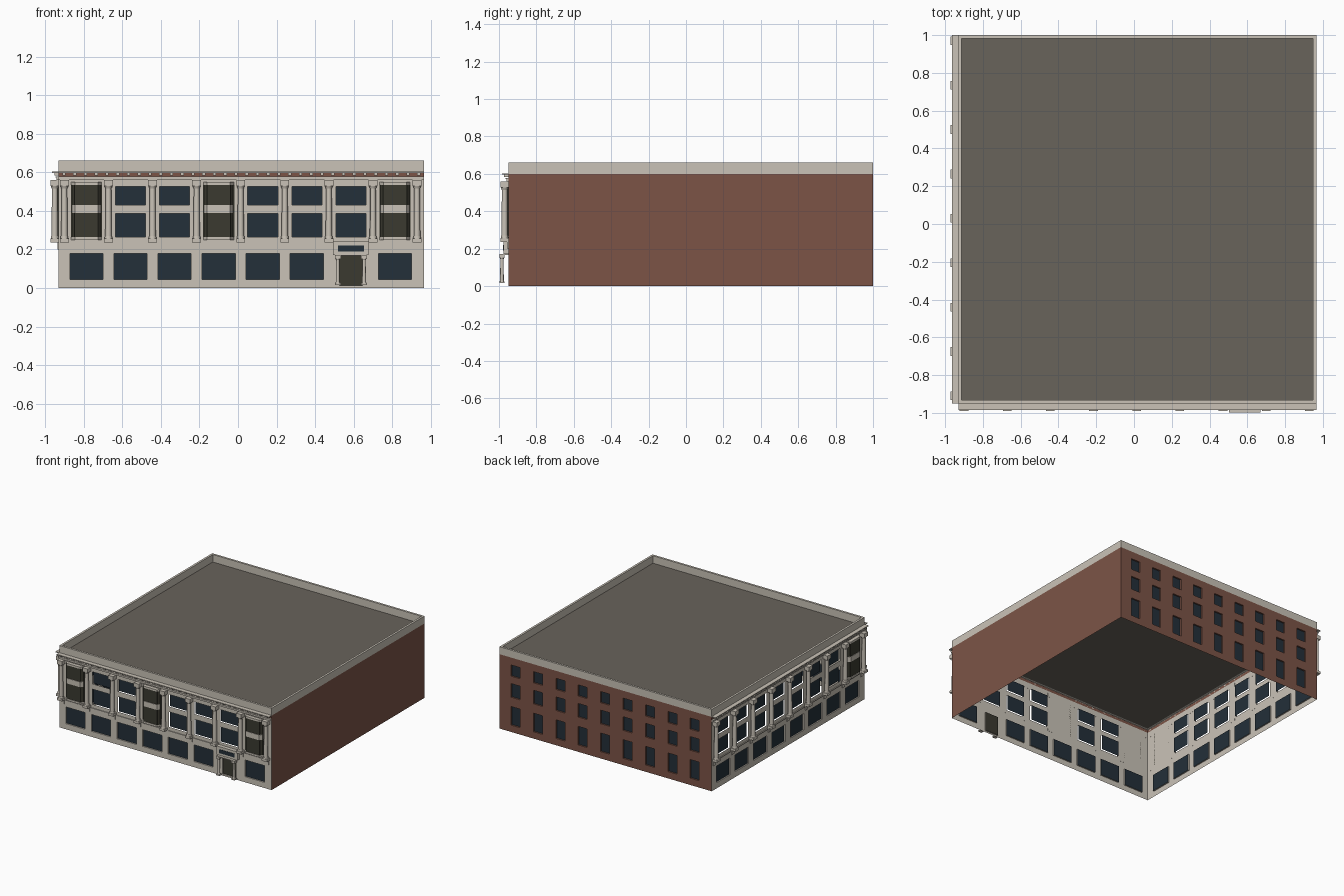
import bpy, bmesh
from math import pi
from mathutils import Matrix, Vector

if "Cube" in bpy.data.objects:
    bpy.data.objects.remove(bpy.data.objects["Cube"])


def material(name, rgb):
    m = bpy.data.materials.new(name)
    m.use_nodes = True
    m.diffuse_color = (*rgb, 1)
    m.node_tree.nodes["Principled BSDF"].inputs["Base Color"].default_value = (*rgb, 1)
    return m


STONE, BRICK, GLASS, BRONZE, ROOF = range(5)
MATS = [material("pale stone", (0.59, 0.545, 0.475)),
        material("red brick", (0.2, 0.088, 0.062)),
        material("blue black glass", (0.017, 0.029, 0.041)),
        material("dark bronze", (0.043, 0.042, 0.03)),
        material("grey roofing", (0.14, 0.125, 0.104))]

# Each facade is built facing -y from its own corner, then turned into place
X0, X1, Y0, Y1 = -0.93, 0.965, -0.95, 1.0
TOP, ROOF_Z = 0.66, 0.6
FRONT = Matrix.Translation((X0, Y0, 0))
RIGHT = Matrix.Translation((X0, Y1, 0)) @ Matrix.Rotation(-pi / 2, 4, "Z")
BACK = Matrix.Translation((X1, Y1, 0)) @ Matrix.Rotation(pi, 4, "Z")
LEFT = Matrix.Translation((X1, Y0, 0)) @ Matrix.Rotation(pi / 2, 4, "Z")


def finish(name, bm, place=Matrix(), smooth=False):
    mesh = bpy.data.meshes.new(name)
    bm.to_mesh(mesh)
    bm.free()
    mesh.transform(place)
    for m in MATS:
        mesh.materials.append(m)
    ob = bpy.data.objects.new(name, mesh)
    bpy.context.collection.objects.link(ob)
    if smooth:
        bpy.ops.object.select_all(action="DESELECT")
        ob.select_set(True)
        bpy.context.view_layer.objects.active = ob
        bpy.ops.object.shade_smooth_by_angle()


def face(bm, points, mat):
    f = bm.faces.new([bm.verts.new(p) for p in points])
    f.material_index = mat


def panel(bm, u0, u1, z0, z1, y, mat):
    face(bm, [(u0, y, z0), (u1, y, z0), (u1, y, z1), (u0, y, z1)], mat)


def box(bm, u0, u1, y0, y1, z0, z1, mat=STONE):
    size = Vector((u1 - u0, y1 - y0, z1 - z0))
    mid = Vector((u0 + u1, y0 + y1, z0 + z1)) / 2
    new = bmesh.ops.create_cube(bm, size=1, matrix=Matrix.Translation(mid) @ Matrix.Diagonal((*size, 1)))
    for v in new["verts"]:
        for f in v.link_faces:
            f.material_index = mat


def drum(bm, u, y, z0, z1, r0, r1):
    bmesh.ops.create_cone(bm, cap_ends=True, segments=12, radius1=r0, radius2=r1, depth=z1 - z0,
                          matrix=Matrix.Translation((u, y, (z0 + z1) / 2)))


def wall(name, place, length, openings, colour, strip=()):
    """Thin wall with real openings and set-back panes: (u0, u1, z0, z1, depth, pane, reveal)."""
    us = sorted({0, length, *[u for o in openings for u in o[:2]]})
    zs = sorted({0, ROOF_Z, *strip, *[z for o in openings for z in o[2:4]]})
    bm = bmesh.new()
    for u0, u1 in zip(us, us[1:]):
        for z0, z1 in zip(zs, zs[1:]):
            u, z = (u0 + u1) / 2, (z0 + z1) / 2
            if any(o[0] < u < o[1] and o[2] < z < o[3] for o in openings):
                continue
            banded = strip and strip[0] < z < strip[1]
            panel(bm, u0, u1, z0, z1, 0, BRICK if banded else colour)
    bmesh.ops.remove_doubles(bm, verts=bm.verts, dist=1e-5)
    for u0, u1, z0, z1, d, pane, reveal in openings:
        panel(bm, u0, u1, z0, z1, d, pane)
        if reveal:
            ring = [(u0, z0), (u0, z1), (u1, z1), (u1, z0)]
            for (a, b), (c, e) in zip(ring, ring[1:] + ring[:1]):
                face(bm, [(a, 0, b), (c, 0, e), (c, d, e), (a, d, b)], colour)
    finish(name, bm, place)


def bay_window(bm, u):
    """Canted bay: stacked prisms of stone and dark glazing."""
    levels = [(0.25, 0.265, STONE), (0.265, 0.388, BRONZE), (0.388, 0.43, STONE),
              (0.43, 0.535, BRONZE), (0.535, 0.55, STONE)]
    for z0, z1, mat in levels:
        grow = 0.004 if mat == STONE else 0
        plan = [(u - 0.079, 0), (u - 0.056 - grow, -0.024 - grow),
                (u + 0.056 + grow, -0.024 - grow), (u + 0.079, 0)]
        for (a, b), (c, d) in zip(plan, plan[1:]):
            face(bm, [(a, b, z0), (c, d, z0), (c, d, z1), (a, b, z1)], mat)
        face(bm, [(a, b, z0) for a, b in reversed(plan)], STONE)
        face(bm, [(a, b, z1) for a, b in plan], STONE)
    for s in (-1, 1):
        for h in (0.058, 0.078):
            y = -0.023 if h < 0.07 else -0.003
            box(bm, u + s * h - 0.003, u + s * h + 0.003, y - 0.003, y + 0.003, 0.265, 0.535, BRONZE)


def order(bm, u, y, z0, z1, half, r):
    """Column with plinth, base ring, tapered shaft and block capital."""
    h = z1 - z0
    box(bm, u - half, u + half, y - half * 0.9, y + half * 0.9, z0, z0 + h * 0.06)
    drum(bm, u, y, z0 + h * 0.06, z0 + h * 0.1, r * 1.2, r * 1.1)
    drum(bm, u, y, z0 + h * 0.1, z1 - h * 0.14, r, r * 0.85)
    drum(bm, u, y, z1 - h * 0.14, z1 - h * 0.1, r * 0.9, r * 1.2)
    box(bm, u - half, u + half, y - half * 0.9, y + half * 0.9, z1 - h * 0.1, z1)


def ornate_facade(side, place, length, pitch, bays, door=None):
    openings = []
    start = 0.03
    centres = [start + pitch * (i + 0.5) for i in range(8)]
    for i, u in enumerate(centres):
        if i == door:
            openings.append((u - 0.06, u + 0.06, 0.012, 0.166, 0.01, BRONZE, True))
        else:
            openings.append((u - 0.086, u + 0.086, 0.045, 0.18, 0.01, GLASS, True))
        if i not in bays:
            openings += [(u - 0.078, u + 0.078, z0, z1, 0.012, GLASS, False)
                         for z0, z1 in ((0.265, 0.387), (0.43, 0.527))]
    wall(side + "_wall", place, length, openings, STONE, (0.577, 0.598))

    # Bay windows
    bm = bmesh.new()
    for i in bays:
        bay_window(bm, centres[i])
    finish(side + "_bay_windows", bm, place)

    # Columns and the brackets under them
    bm = bmesh.new()
    for i in range(9):
        u = start + pitch * i
        order(bm, u, -0.02, 0.237, 0.56, 0.023, 0.017)
        box(bm, u - 0.015, u + 0.015, -0.006, 0, 0.2, 0.237)
    finish(side + "_columns", bm, place, True)

    # Sill course, frieze moulding, cornice and its brackets
    bm = bmesh.new()
    for i, u in enumerate(centres):
        if i != door:
            box(bm, u - 0.086, u + 0.086, -0.006, 0, 0.228, 0.236)
    box(bm, 0, length, -0.01, 0, 0.56, 0.577)
    box(bm, 0, length, -0.016, 0, 0.572, 0.577)
    box(bm, 0, length, -0.034, 0, 0.596, 0.603)
    count = 34
    for i in range(count):
        u = length * (i + 0.5) / count
        box(bm, u - 0.008, u + 0.008, -0.022, 0, 0.584, 0.596)
    finish(side + "_cornice", bm, place)


ornate_facade("front", FRONT, X1 - X0, 0.2285, (0, 3, 7), door=6)
ornate_facade("right", RIGHT, Y1 - Y0, 0.235, (7,))

# Brick walls: windowed back and blank left side
rear = []
for i in range(9):
    u = 0.143 + i * 0.2
    rear += [(u - 0.04, u + 0.04, z0, z1, 0.012, GLASS, True)
             for z0, z1 in ((0.055, 0.205), (0.28, 0.39), (0.45, 0.54))]
wall("back_wall", BACK, X1 - X0, rear, BRICK)
wall("left_wall", LEFT, Y1 - Y0, [], BRICK)

# Entrance porch
bm = bmesh.new()
door_u = 0.03 + 0.2285 * 6.5
for s in (-1, 1):
    order(bm, door_u + s * 0.068, -0.034, 0.016, 0.166, 0.0155, 0.01)
box(bm, door_u - 0.082, door_u + 0.082, -0.047, 0, 0.166, 0.172)
box(bm, door_u - 0.092, door_u + 0.092, -0.026, 0, 0.172, 0.235)
box(bm, door_u - 0.096, door_u + 0.096, -0.03, 0, 0.235, 0.243)
box(bm, door_u - 0.068, door_u + 0.068, -0.029, -0.026, 0.19, 0.22, GLASS)
finish("entrance_porch", bm, FRONT, True)

# Parapet ring
bm = bmesh.new()
T = 0.017
box(bm, X0, X1, Y0, Y0 + T, ROOF_Z, TOP)
box(bm, X0, X1, Y1 - T, Y1, ROOF_Z, TOP)
box(bm, X0, X0 + T, Y0 + T, Y1 - T, ROOF_Z, TOP)
box(bm, X1 - T, X1, Y0 + T, Y1 - T, ROOF_Z, TOP)
finish("parapet", bm)

# Flat roof
bm = bmesh.new()
face(bm, [(X0, Y0, ROOF_Z), (X1, Y0, ROOF_Z), (X1, Y1, ROOF_Z), (X0, Y1, ROOF_Z)], ROOF)
finish("roof", bm)
